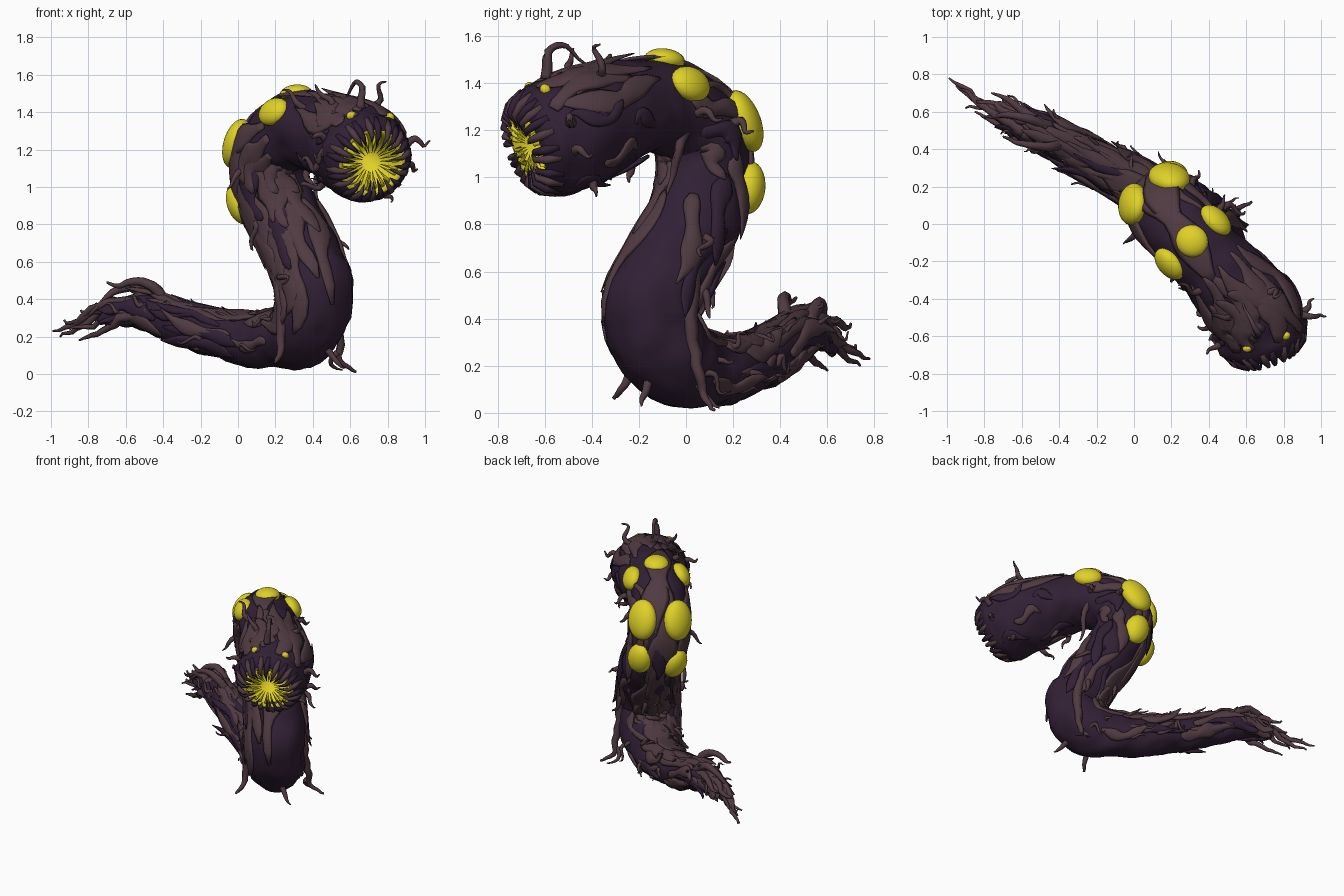
import bpy, bmesh, random
from math import sin, cos, pi, radians
from mathutils import Vector, Matrix, noise

random.seed(7)
if "Cube" in bpy.data.objects:
    bpy.data.objects.remove(bpy.data.objects["Cube"])


def material(name, rgb):
    m = bpy.data.materials.new(name)
    m.use_nodes = True
    m.diffuse_color = (*rgb, 1)
    m.node_tree.nodes["Principled BSDF"].inputs["Base Color"].default_value = (*rgb, 1)
    return m


SKIN = material("dark purple skin", (0.031, 0.014, 0.035))
BARK = material("plum brown bark", (0.08, 0.043, 0.054))
GLOW = material("sulphur yellow", (0.74, 0.64, 0.02))

# Spine from tail to head: x, y, z, radius
SPINE = [(-.74, .61, .28, .02), (-.63, .56, .32, .055), (-.48, .48, .33, .095),
         (-.25, .36, .25, .115), (0, .22, .19, .13), (.20, .07, .18, .155),
         (.36, -.07, .235, .19), (.42, -.15, .42, .20), (.36, -.07, .62, .20),
         (.26, .04, .82, .195), (.18, .08, 1.0, .19), (.175, .065, 1.17, .195),
         (.25, -.03, 1.275, .195), (.38, -.17, 1.305, .20), (.53, -.34, 1.25, .23),
         (.64, -.47, 1.20, .25), (.69, -.60, 1.155, .245)]
LAST = len(SPINE) - 1


def spine(s):
    s = max(0, min(LAST, s))
    i = min(int(s), LAST - 1)
    t = s - i
    a, b, c, d = (Vector(SPINE[max(0, min(LAST, i + k))]) for k in (-1, 0, 1, 2))
    return b + (c - a) * t / 2 + (2*a - 5*b + 4*c - d) * t*t / 2 + (3*b - a - 3*c + d) * t**3 / 2


def frame(s):
    """Centre, radius, direction to the head, left side, back side."""
    p = spine(s)
    t = (spine(s + .1) - spine(s - .1)).to_3d().normalized()
    side = Vector((.8, .6, 0))
    side = (side - t * side.dot(t)).normalized()
    return p.to_3d(), p.w, t, side, t.cross(side)


def outward(s, ang):
    c, r, t, side, back = frame(s)
    return back * cos(ang) + side * sin(ang)


def surf(s, ang, lift=0):
    c, r = frame(s)[:2]
    return c + outward(s, ang) * (r + lift)


def add_tube(bm, pts, ups, widths, heights, sides=7, mat=0):
    """Tapered tube with an oval section through the points."""
    rings = []
    for i, p in enumerate(pts):
        t = (pts[min(i + 1, len(pts) - 1)] - pts[max(i - 1, 0)]).normalized()
        a = t.cross(ups[i]).normalized()
        b = a.cross(t)
        rings.append([bm.verts.new(p + a * cos(q) * widths[i] + b * sin(q) * heights[i])
                      for q in (2 * pi * k / sides for k in range(sides))])
    faces = [bm.faces.new((r0[k], r0[(k + 1) % sides], r1[(k + 1) % sides], r1[k]))
             for r0, r1 in zip(rings, rings[1:]) for k in range(sides)]
    faces += [bm.faces.new(rings[0][::-1]), bm.faces.new(rings[-1])]
    for f in faces:
        f.material_index = mat


def finish(bm, name, mats):
    bmesh.ops.recalc_face_normals(bm, faces=bm.faces)
    me = bpy.data.meshes.new(name)
    bm.to_mesh(me)
    bm.free()
    for m in mats:
        me.materials.append(m)
    me.shade_smooth()
    bpy.context.collection.objects.link(bpy.data.objects.new(name, me))


# Body: lumpy tube, closed by a rounded lip and a yellow throat
bm = bmesh.new()
SIDES = 36
rings = []
for i in range(121):
    s = LAST * i / 120
    c, r = frame(s)[:2]
    ring = []
    for k in range(SIDES):
        o = outward(s, 2 * pi * k / SIDES)
        lump = noise.noise((c + o * r) * 7) * .02 + noise.noise((c + o * r) * 16) * .01
        ring.append(bm.verts.new(c + o * (r + lump * min(1, r / .1))))
    rings.append(ring)
c, r, fwd, side, back = frame(LAST)
LIP = [(.035, .235), (.065, .21), (.085, .185), (.08, .165), (.04, .14), (-.04, .09), (-.12, .03)]
for off, rad in LIP:
    rings.append([bm.verts.new(c + fwd * off + outward(LAST, 2 * pi * k / SIDES) * rad)
                  for k in range(SIDES)])
for j, (r0, r1) in enumerate(zip(rings, rings[1:])):
    for k in range(SIDES):
        f = bm.faces.new((r0[k], r0[(k + 1) % SIDES], r1[(k + 1) % SIDES], r1[k]))
        f.material_index = 1 if j >= 123 else 0
bm.faces.new(rings[0])
bm.faces.new(rings[-1]).material_index = 1
finish(bm, "body", [SKIN, GLOW])

# Teeth: outer claws curling over the lip, thin yellow needles inside
claws, needles = bmesh.new(), bmesh.new()
for k in range(24):
    a = 2 * pi * (k + random.uniform(-.3, .3)) / 24
    o = outward(LAST, a)
    reach = random.uniform(.085, .13)
    pts = [c + fwd * f + o * q for f, q in ((.02, .225), (.08, .2), (.115, .165), (.105, reach))]
    w = [.02, .02, .014, .002]
    add_tube(claws, pts, [o + fwd] * 4, w, w, 6, k % 2)
    o = outward(LAST, a + pi / 24)
    pts = [c + fwd * f + o * q for f, q in ((.05, .17), (.09, .13), (.07, .05))]
    add_tube(needles, pts, [fwd] * 3, [.014, .01, .001], [.014, .01, .001], 5)
finish(claws, "mouth_claws", [SKIN, BARK])
finish(needles, "inner_teeth", [GLOW])

# Bark strips: flat tapered ribbons lying on the skin
bm = bmesh.new()


def strip(s0, s1, ang, twist, width, thick, flare=0, mat=0):
    n = 12
    ph = random.uniform(0, 6)
    pts, ups, ws, hs = [], [], [], []
    for i in range(n):
        u = i / (n - 1)
        s = s0 + (s1 - s0) * u
        a = ang + twist * u + .14 * sin(ph + u * 6)
        pts.append(surf(s, a, flare * u**4 + .002))
        ups.append(outward(s, a))
        taper = max(.06, sin(pi * (.08 + .9 * u)) ** .7)
        ws.append(width * taper * (1 + .3 * sin(ph + u * 11)))
        hs.append(thick * taper)
    add_tube(bm, pts, ups, ws, hs, 8, mat)


for k in range(26):      # back and flanks
    s = random.uniform(6, 12.5)
    strip(s, s - random.uniform(1, 2.4), random.gauss(-.2, .8), random.uniform(-.5, .5),
          random.uniform(.025, .05), .018, random.choice((0, 0, .04)), k % 4 == 0)
for k in range(9):       # broad plates along the spine
    strip(13.4 - k, 10.8 - k, random.uniform(-.2, .2), 0, .08, .016)
for k in range(10):      # wide sheets on the right flank
    strip(12.3 - k * .6, 9.9 - k * .6, -1.15 - random.uniform(0, .8), .4, .065, .02, .02)
for k in range(14):      # sheets down the front of the neck
    s = 12.4 - k * .3
    strip(s, s - 2.2, -1.8 - k % 4 * .42, random.uniform(-.1, .4), .055, .017, .02, k % 5 == 4)
for k in range(6):       # sheets wrapping the left flank
    strip(12.6 - k * .7, 11 - k * .7, 1.5 + k % 3 * .4, -.5, .045, .02, .02, k % 3 == 1)
for k in range(44):      # tail covering
    s = random.uniform(1.2, 5.6)
    strip(s, max(.1, s - random.uniform(1, 2)), random.uniform(-2.2, 2.2), random.uniform(-.5, .5),
          random.uniform(.025, .048), .018, random.choice((0, .02, .06)), k % 3 == 0)
for k in range(11):      # crown
    strip(15.8 - k % 3 * .3, 13.2 + k % 2 * .5, (k - 5) * .19, random.uniform(-.2, .2),
          .055, .018, random.choice((0, .025)))
for k in range(10):      # cheeks and throat
    s = random.uniform(13.8, 16)
    strip(s, s - random.uniform(.6, 1.4), 1.2 + k * .42, .1, .03, .012,
          random.choice((0, .03)), k % 3 < 2)
finish(bm, "bark_strips", [BARK, SKIN])

# Free roots: tapering wavy tendrils leaving the skin
bm = bmesh.new()


def root(pts, r0, wave=.014):
    """Smooth wavy root through a few points."""
    pts = [Vector(p) for p in pts]
    fine, n = [], len(pts) - 1
    for i in range(n):
        a, b, c2, d = (pts[max(0, min(n, i + k))] for k in (-1, 0, 1, 2))
        for j in range(4):
            t = j / 4
            q = b + (c2 - a)*t/2 + (2*a - 5*b + 4*c2 - d)*t*t/2 + (3*b - a - 3*c2 + d)*t**3/2
            fine.append(q + noise.noise_vector(q * 14) * wave)
    fine.append(pts[-1])
    w = [r0 * (1 - .85 * i / (len(fine) - 1)) for i in range(len(fine))]
    add_tube(bm, fine, [Vector((.31, .45, .84))] * len(fine), w, w, 6)


def tendril(s, deg, out, along, r0=.024):
    a = radians(deg)
    p, o, t = surf(s, a, -.015), outward(s, a), frame(s)[2]
    q = o.cross(t) * random.uniform(-.04, .04)
    root([p, p + o * out * .45 + t * along * .25 + q, p + o * out * .75 + t * along * .75 - q,
          p + o * out + t * along], r0)


# Head, neck and flank tendrils: spine position, angle, outward reach, reach along the spine
for args in [(14.5, 28, .17, .0), (14.3, -30, .12, -.12), (13.4, -45, .1, -.12), (15.5, 70, .13, .04),
             (15.6, 100, .1, -.04), (15.3, 140, .1, .02), (15.4, -75, .1, .03), (15.2, -110, .08, -.06),
             (14.6, -140, .12, -.06), (13.8, 165, .08, .06), (13.5, -160, .1, .08),
             (12.4, 95, .12, -.05), (11.2, 75, .1, -.06), (10.6, -95, .12, -.1), (9.2, -80, .1, -.15),
             (8.5, 100, .09, -.12), (8.3, 10, .08, -.1), (7.6, -100, .08, -.1), (7.8, 60, .1, -.12)]:
    tendril(*args)
for k in range(26):      # tail fringe
    tendril(random.uniform(1, 6), random.choice((-1, 1)) * random.uniform(25, 125),
            random.uniform(.03, .08), -random.uniform(.05, .15), .018)

# Arched horn root over the head, hanging root under the neck
root([surf(15.3, -.2), surf(15, -.15, .10), surf(14.5, -.1, .10), surf(14.1, 0, .0)], .026)
root([(.42, 0, 1.22), (.43, -.04, 1.1), (.41, -.06, 1.0), (.43, -.08, .93)], .028)

# Standing roots at the base
root([(.48, .04, .72), (.53, .02, .42), (.54, .05, .2), (.55, .08, .07), (.63, .12, .012)], .045)
root([(.22, -.15, .6), (.23, -.22, .4), (.23, -.23, .2), (.22, -.27, .1), (.20, -.31, .06)], .045)
root([(.46, -.16, .15), (.52, -.18, .07), (.57, -.19, .03)], .024)
root([(.53, .06, .12), (.50, .10, .05), (.56, .14, .02)], .02)

# Tail tip branches
for x, y, z in [(-.99, .78, .23), (-.95, .74, .20), (-.93, .72, .29), (-.85, .60, .18),
                (-.84, .66, .34), (-.76, .70, .38), (-.90, .62, .24)]:
    start = surf(random.uniform(1.4, 2.6), random.uniform(-1.6, 1.6), -.02)
    tip = Vector((x, y, z))
    bend = Vector((0, random.uniform(-.03, .03), random.uniform(.02, .07)))
    root([start, start.lerp(tip, .4) + bend, start.lerp(tip, .75) - bend * .5, tip], .036, .024)
root([(-.36, .42, .36), (-.46, .42, .47), (-.57, .42, .50), (-.64, .44, .47), (-.70, .47, .49)], .036)
root([(-.45, .52, .38), (-.58, .56, .46), (-.70, .58, .42), (-.80, .57, .31)], .038)
finish(bm, "roots", [BARK])


# Glowing pustules and eyes set into the skin
def blob(name, s, deg, length, width, height):
    a = radians(deg)
    o, t = outward(s, a), frame(s)[2]
    t = (t - o * t.dot(o)).normalized()
    m = Matrix((t, o.cross(t), o)).transposed().to_4x4()
    b = bmesh.new()
    bmesh.ops.create_uvsphere(b, u_segments=24, v_segments=14, radius=1)
    b.transform(Matrix.Translation(surf(s, a)) @ m @ Matrix.Diagonal((length, width, height, 1)))
    finish(b, name, [GLOW])


blob("pustule_top", 12.6, 0, .09, .085, .05)
for sign, label in ((1, "left"), (-1, "right")):
    blob("pustule_upper_" + label, 12.58, sign * 60, .10, .08, .055)
    blob("pustule_large_" + label, 11.0, sign * 38, .14, .11, .07)
    blob("pustule_lower_" + label, 9.85, sign * 40, .115, .09, .07)
    blob("eye_" + label, 15.68, sign * 26 - 4, .022, .026, .024)
